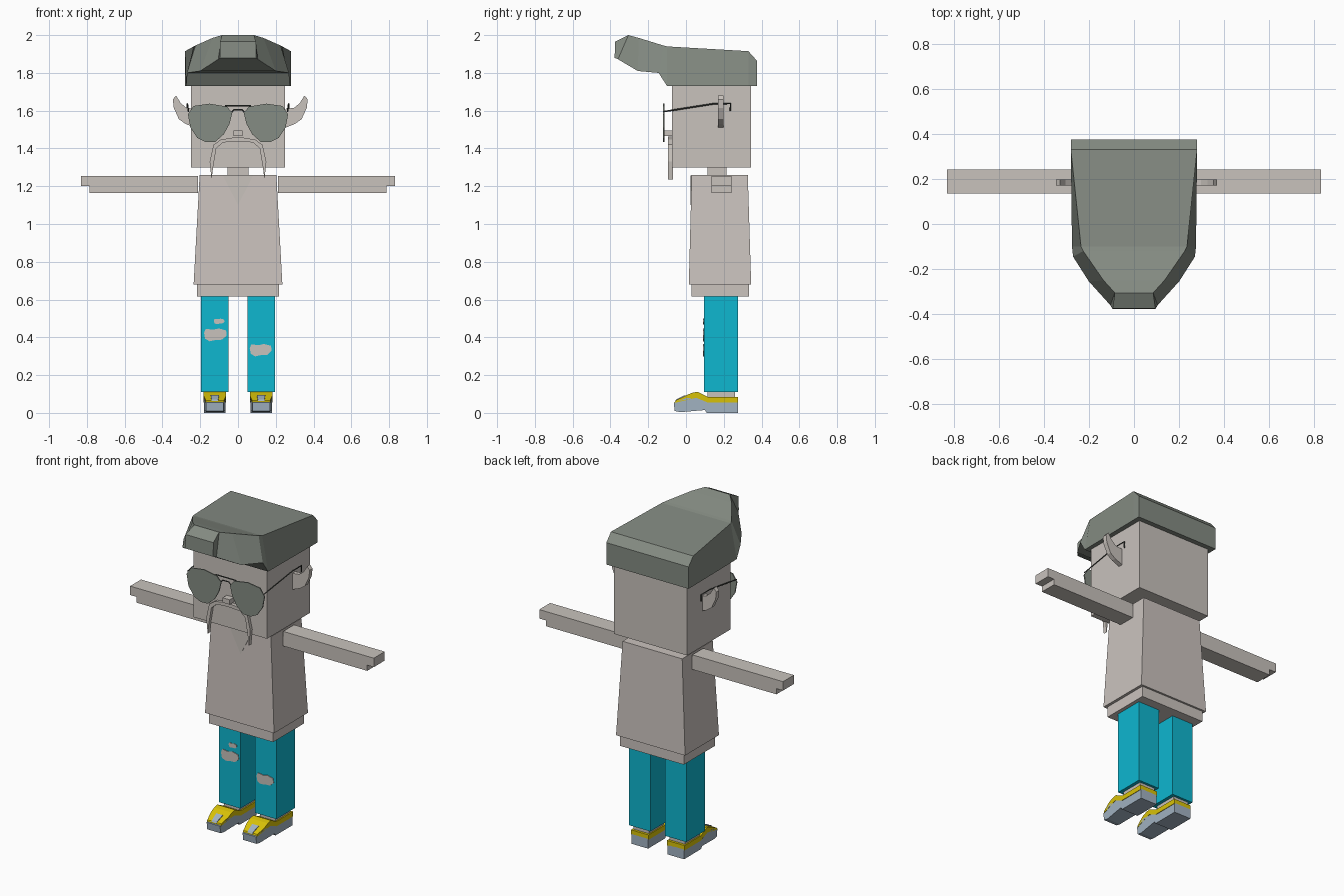
import bpy, bmesh
from mathutils import Vector

cube = bpy.data.objects.get("Cube")
if cube:
    bpy.data.objects.remove(cube, do_unlink=True)


def material(name, rgb):
    def linear(c):
        c /= 255
        return c / 12.92 if c <= 0.04045 else ((c + 0.055) / 1.055) ** 2.4
    col = (*[linear(c) for c in rgb], 1)
    m = bpy.data.materials.new(name)
    m.use_nodes = True
    m.diffuse_color = col
    m.node_tree.nodes["Principled BSDF"].inputs["Base Color"].default_value = col
    return m


skin = material("skin beige", (200, 194, 188))
shirt = material("shirt beige", (203, 195, 190))
denim = material("teal denim", (14, 183, 208))
hair = material("grey green", (133, 140, 131))
wire = material("dark wire", (70, 74, 70))
rubber = material("blue grey rubber", (163, 180, 195))
yellow = material("yellow leather", (218, 195, 8))


def finish(name, bm, mat):
    bmesh.ops.recalc_face_normals(bm, faces=bm.faces)
    me = bpy.data.meshes.new(name)
    bm.to_mesh(me)
    bm.free()
    me.materials.append(mat)
    ob = bpy.data.objects.new(name, me)
    bpy.context.collection.objects.link(ob)
    return ob


def loft(name, rings, mat):
    """Skin a list of closed rings and cap both ends."""
    bm = bmesh.new()
    vs = [[bm.verts.new(p) for p in r] for r in rings]
    n = len(vs[0])
    for a, b in zip(vs, vs[1:]):
        for i in range(n):
            j = (i + 1) % n
            bm.faces.new((a[i], a[j], b[j], b[i]))
    bm.faces.new(vs[0])
    bm.faces.new(vs[-1])
    return finish(name, bm, mat)


def rect(x, y0, y1, z, cx=0):
    return [(cx - x, y0, z), (cx + x, y0, z), (cx + x, y1, z), (cx - x, y1, z)]


def box(name, x, y, z, mat, cx=0):
    return loft(name, [rect(x, *y, h, cx) for h in z], mat)


def prism(name, pts, axis, lo, hi, mat):
    """Extrude an outline: (y, z) along x, or (x, z) along y."""
    def ring(d):
        return [(d, a, b) if axis == "x" else (a, d, b) for a, b in pts]
    return loft(name, [ring(lo), ring(hi)], mat)


def rod(name, points, r, mat):
    cu = bpy.data.curves.new(name, "CURVE")
    cu.dimensions = "3D"
    cu.bevel_depth = r
    cu.bevel_resolution = 0
    cu.use_fill_caps = True
    sp = cu.splines.new("POLY")
    sp.points.add(len(points) - 1)
    for p, co in zip(sp.points, points):
        p.co = (*co, 1)
    cu.materials.append(mat)
    ob = bpy.data.objects.new(name, cu)
    bpy.context.collection.objects.link(ob)


# Head, neck, shirt
box("head", 0.25, (-0.075, 0.345), (1.30, 1.85), skin)
box("neck", 0.055, (0.115, 0.215), (1.25, 1.31), skin)
loft("shirt_body", [rect(0.235, 0.015, 0.345, 0.68), rect(0.203, 0.03, 0.327, 1.26)], shirt)
box("shirt_hem", 0.218, (0.03, 0.333), (0.615, 0.685), shirt)
prism("neck_opening", [(-0.08, 1.258), (0.08, 1.258), (0, 1.10)], "y", 0.025, 0.034, skin)

# Swept hair: bottom y, half width, z, then top y, half width, z
sections = [
    (0.375, 0.28, 1.73, 0.375, 0.28, 1.865),
    (0.33, 0.28, 1.73, 0.33, 0.28, 1.915),
    (-0.10, 0.275, 1.73, -0.10, 0.235, 1.94),
    (-0.145, 0.27, 1.80, -0.12, 0.225, 1.945),
    (-0.255, 0.20, 1.81, -0.25, 0.135, 1.985),
    (-0.36, 0.105, 1.872, -0.305, 0.085, 2.0),
    (-0.378, 0.095, 1.88, -0.375, 0.095, 1.965),
]
loft("hair", [[(-xb, yb, zb), (xb, yb, zb), (xt, yt, zt), (-xt, yt, zt)]
              for yb, xb, zb, yt, xt, zt in sections], hair)

# Nose and moustache
box("nose", 0.024, (-0.115, -0.07), (1.465, 1.495), skin)
half = [(0.09, 1.447), (0.13, 1.42), (0.15, 1.33), (0.14, 1.235),
        (0.132, 1.30), (0.115, 1.40), (0.08, 1.432)]
prism("moustache", [(0, 1.462)] + half + [(0, 1.437)]
      + [(-x, z) for x, z in reversed(half)], "y", -0.095, -0.07, skin)

# Glasses
lens = [(0.03, 1.59), (0.06, 1.622), (0.15, 1.637), (0.235, 1.625), (0.265, 1.58),
        (0.252, 1.51), (0.215, 1.455), (0.17, 1.433), (0.12, 1.435), (0.075, 1.475), (0.045, 1.53)]
rod("glasses_brow_bar", [(-0.07, -0.118, 1.627), (0.07, -0.118, 1.627)], 0.004, wire)
rod("glasses_bridge", [(-0.035, -0.118, 1.59), (-0.02, -0.118, 1.605),
                       (0.02, -0.118, 1.605), (0.035, -0.118, 1.59)], 0.004, wire)

# Ear and shoe outlines
ear = [(0.24, 1.61), (0.285, 1.615), (0.315, 1.64), (0.34, 1.68), (0.357, 1.66),
       (0.352, 1.615), (0.325, 1.555), (0.29, 1.53), (0.24, 1.51)]
sole = [(0.275, 0), (0.11, 0), (0.10, 0.015), (-0.03, 0.004), (-0.06, 0.01),
        (-0.065, 0.055), (0, 0.078), (0.055, 0.085), (0.115, 0.06), (0.275, 0.06)]
upper = [(0.275, 0.055), (0.115, 0.055), (0.055, 0.08), (-0.06, 0.053), (-0.055, 0.066),
         (0, 0.092), (0.03, 0.106), (0.06, 0.112), (0.115, 0.085), (0.275, 0.085)]
tongue = [(-0.058, 0.062), (-0.052, 0.072), (-0.005, 0.094), (0, 0.088)]


def taper_toe(ob, cx):
    for v in ob.data.vertices:
        if v.co.y < -0.02:
            v.co.x = cx + (v.co.x - cx) * 0.8


for side, s in (("left", 1), ("right", -1)):
    prism(side + "_lens", [(s * x, z) for x, z in lens], "y", -0.122, -0.115, hair)
    rod(side + "_temple", [(s * 0.262, -0.118, 1.595), (s * 0.268, 0.15, 1.637),
                           (s * 0.268, 0.235, 1.637), (s * 0.268, 0.235, 1.598)], 0.004, wire)
    shift = 0.012 if s > 0 else -0.012
    prism(side + "_ear", [(s * x + 0.012, z) for x, z in ear], "y", 0.17, 0.198, skin)

    # Sleeve with a thinner hand tip
    prism(side + "_arm", [(s * x, z) for x, z in
          [(0.212, 1.165), (0.785, 1.165), (0.785, 1.20), (0.83, 1.20), (0.83, 1.255), (0.212, 1.255)]],
          "y", 0.136, 0.242, skin)

    # Leg, ankle and shoe
    cx = s * 0.1225
    box(side + "_leg", 0.0725, (0.095, 0.275), (0.11, 0.617), denim, cx)
    box(side + "_ankle", 0.052, (0.115, 0.26), (0.06, 0.12), skin, cx)
    for part, outline, w, mat in (("_shoe_sole", sole, 0.057, rubber),
                                  ("_shoe_upper", upper, 0.06, yellow),
                                  ("_shoe_tongue", tongue, 0.022, rubber)):
        taper_toe(prism(side + part, outline, "x", cx - w, cx + w, mat), cx)

# Torn patches: centre and half size of a ragged outline
ragged = [(-1, 0.3), (-0.85, 0.95), (-0.2, 0.8), (0.3, 1), (0.95, 0.7), (1, -0.1),
          (0.6, -0.75), (0, -0.8), (-0.5, -1), (-0.9, -0.6)]
for name, x, z, w, h in (("right_knee_tear", -0.12, 0.413, 0.06, 0.034),
                         ("right_thigh_tear", -0.10, 0.484, 0.028, 0.015),
                         ("left_knee_tear", 0.12, 0.332, 0.058, 0.033)):
    prism(name, [(x + a * w, z + b * h) for a, b in ragged], "y", 0.091, 0.097, skin)
